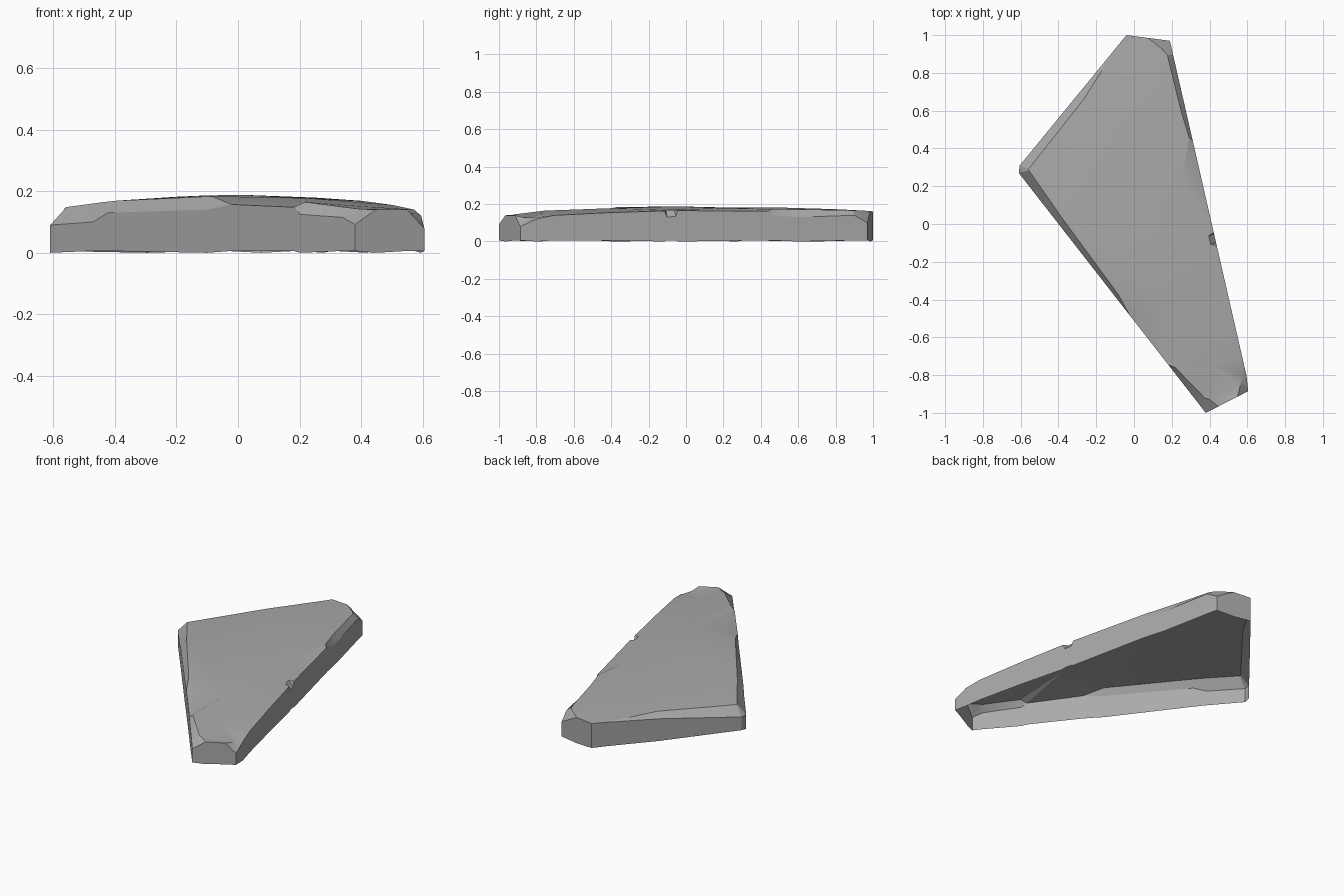
import bpy
import bmesh
import math
from mathutils import Vector
from mathutils.geometry import delaunay_2d_cdt

cube = bpy.data.objects.get("Cube")
if cube:
    bpy.data.objects.remove(cube)

# Stone colour
stone = bpy.data.materials.new("stone_grey")
stone.use_nodes = True
grey = (0.4, 0.4, 0.4, 1)
stone.diffuse_color = grey
shader = stone.node_tree.nodes["Principled BSDF"]
shader.inputs["Base Color"].default_value = grey
shader.inputs["Roughness"].default_value = 0.9

# Corners, counter-clockwise: x, y, wall height, chamfer inset
corners = [
    (-0.61, 0.27, 0.09, 0.055), (0.38, -1.0, 0.092, 0.075),
    (0.605, -0.885, 0.08, 0.05), (0.595, -0.8, 0.12, 0.02),
    (0.19, 0.97, 0.10, 0.06), (-0.04, 1.0, 0.16, 0),
    (-0.605, 0.31, 0.09, 0.05),
]

# Chips along the side after each corner: fraction, wall height, inset
# An inset of zero means the wall meets the top without a chamfer
chips = [
    [(0.14, 0.10, 0.04), (0.19, 0.13, 0.035), (0.515, 0.14, 0.02),
     (0.595, 0.157, 0), (0.8, 0.148, 0), (0.82, 0.125, 0.02), (0.96, 0.115, 0.045)],
    [(0.3, 0.14, 0), (0.75, 0.14, 0)],
    [],
    [(0.056, 0.14, 0), (0.226, 0.155, 0), (0.387, 0.163, 0), (0.395, 0.13, 0.03),
     (0.421, 0.135, 0.03), (0.427, 0.165, 0), (0.70, 0.162, 0),
     (0.712, 0.14, 0.015), (0.79, 0.13, 0.025), (0.96, 0.14, 0.03)],
    [(0.5, 0.163, 0)],
    [(0.1, 0.157, 0), (0.45, 0.14, 0.04)],
    [],
]


def crown(x, y):
    """Height of the gently domed top."""
    fall = 0.02 if y > -0.05 else 0.035
    return 0.188 - 0.12 * x * x - fall * (y + 0.05) ** 2


def inward(a, b):
    d = (b - a).normalized()
    return Vector((-d.y, d.x))


# Rim: wall-top points paired with the edge of the top face
rim = []
points = [Vector(c[:2]) for c in corners]
count = len(points)
for i, (x, y, height, inset) in enumerate(corners):
    here, following = points[i], points[(i + 1) % count]
    side = inward(here, following)
    bisector = (side + inward(points[i - 1], here)).normalized()
    rim.append((here, height, bisector, inset))
    for t, z, chip in chips[i]:
        rim.append((here.lerp(following, t), z, side, chip))

bm = bmesh.new()
foot, shoulder, lip = [], [], []
for i, (p, z, direction, inset) in enumerate(rim):
    foot.append(bm.verts.new((p.x, p.y, 0.006 if i % 3 else 0)))
    shoulder.append(bm.verts.new((p.x, p.y, z)))
    if inset:
        q = p + direction * inset
        lip.append(bm.verts.new((q.x, q.y, crown(q.x, q.y))))
    else:
        lip.append(shoulder[-1])


def band(lower, upper):
    """Strip of faces between two rings, skipping merged vertices."""
    n = len(lower)
    for i in range(n):
        j = (i + 1) % n
        ring = list(dict.fromkeys((lower[i], lower[j], upper[j], upper[i])))
        if len(ring) > 2:
            bm.faces.new(ring)


# Walls and chamfers; the underside stays open
band(foot, shoulder)
band(shoulder, lip)

# Domed top
crests = [(0.02, -0.05), (-0.2, 0.2), (0.05, 0.5), (0.22, -0.4), (-0.4, 0.27),
          (0.08, 0.8), (0.42, -0.75), (0.25, 0.2), (-0.15, 0.5), (-0.1, -0.15)]
top = lip + [bm.verts.new((x, y, crown(x, y))) for x, y in crests]
result = delaunay_2d_cdt([v.co.to_2d() for v in top], [],
                         [list(range(len(lip)))], 1, 1e-6)
for face in result[2]:
    bm.faces.new([top[result[3][k][0]] for k in face])

mesh = bpy.data.meshes.new("stone_slab")
bm.to_mesh(mesh)
bm.free()
mesh.materials.append(stone)
slab = bpy.data.objects.new("stone_slab", mesh)
bpy.context.collection.objects.link(slab)

# Smooth top with crisp chipped edges
bpy.ops.object.select_all(action="DESELECT")
slab.select_set(True)
bpy.context.view_layer.objects.active = slab
bpy.ops.object.shade_smooth_by_angle(angle=math.radians(22))
